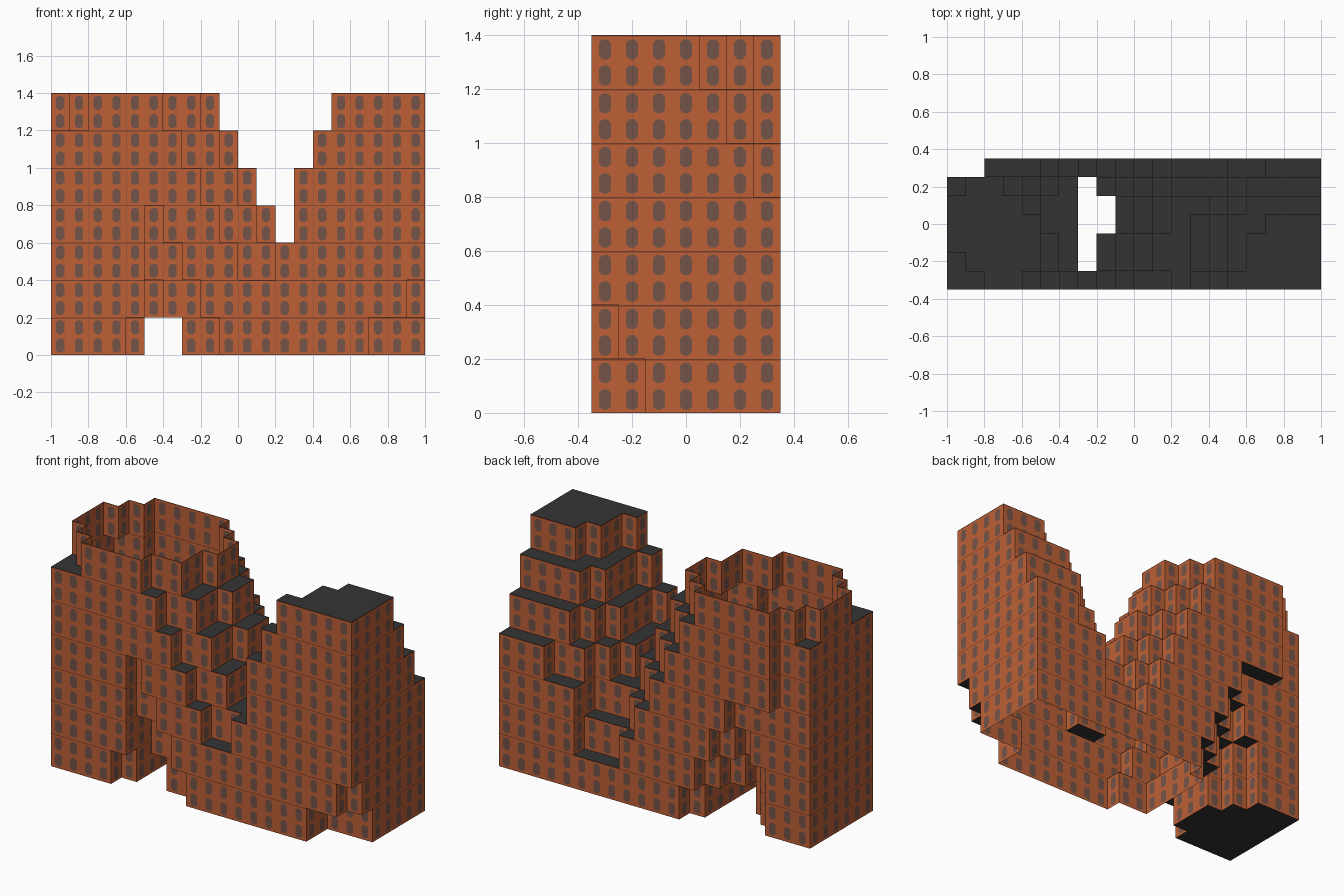
import bpy
import bmesh
from mathutils import Vector

old = bpy.data.objects.get("Cube")
if old:
    bpy.data.objects.remove(old, do_unlink=True)


def material(name, rgb):
    m = bpy.data.materials.new(name)
    m.use_nodes = True
    m.diffuse_color = (*rgb, 1)
    m.node_tree.nodes["Principled BSDF"].inputs["Base Color"].default_value = (*rgb, 1)
    return m


BRICK = material("orange brick", (0.51, 0.115, 0.036))
GLASS = material("grey brown window", (0.175, 0.088, 0.066))
SEAM = material("dark brick seam", (0.22, 0.052, 0.02))
ROOF = material("charcoal roof", (0.034, 0.034, 0.034))

# Building grid: bays along x, rows along y (front to back), floors along z
BAYS, ROWS, FLOORS = 20, 7, 7
BAY, STOREY = 0.1, 0.2

# Left tower: last bay of the top floor per row; each floor below is one bay longer
LEFT_END = (6, 8, 8, 9, 9, 8, 7)
LEFT_TOP_START = (2, 1, 0, 0, 0, 1, 2)
# Right tower: first bay per row, ground floor upward
RIGHT_START = (
    (0,) * ROWS,
    (10, 10, 10, 10, 10, 10, 15),
    (12, 12, 12, 12, 12, 15, 15),
    (13, 13, 13, 13, 14, 15, 17),
    (13, 14, 14, 14, 15, 16, 20),
    (14, 15, 15, 15, 16, 20, 20),
    (15, 16, 16, 17, 20, 20, 20),
)
# Passage between the leg and the main block: row -> open bays, per floor
PASSAGE = (
    {0: (4, 9), 1: (5, 7), 2: (5, 7), 3: (5, 7), 4: (4, 7), 5: (3, 7), 6: (0, 8)},
    {0: (5, 8), 1: (5, 6), 2: (5, 6), 4: (4, 5), 5: (3, 6), 6: (0, 7)},
    {0: (5, 7), 5: (4, 5), 6: (0, 6)},
    {0: (5, 6), 6: (0, 5)},
)
# Front right corner cut back under the upper floors: (floor, row) -> last bay
CORNER_END = {(0, 0): 17, (0, 1): 17, (1, 0): 19}


def solid(i, j, k):
    if not (0 <= i < BAYS and 0 <= j < ROWS and 0 <= k < FLOORS):
        return False
    if i >= CORNER_END.get((k, j), BAYS):
        return False
    first, last = PASSAGE[k].get(j, (0, 0)) if k < len(PASSAGE) else (0, 0)
    if first <= i < last or (j == ROWS - 1 and i < 2):
        return False
    if k == FLOORS - 1 and i < LEFT_TOP_START[j]:
        return False
    return i < LEFT_END[j] + FLOORS - 1 - k or i >= RIGHT_START[k][j]


def corner(i, j, k):
    return Vector(((i - BAYS / 2) * BAY, (j - ROWS / 2) * BAY, k * STOREY))


def add_face(bm, points, slot):
    bm.faces.new([bm.verts.new(p) for p in points]).material_index = slot


def add_window_bay(bm, centre, side, z0, z1):
    """Wall piece with one chamfered window set flush in it."""
    def at(u, z):
        return Vector((centre.x, centre.y, z)) + side * u
    w, h, c = 0.022, 0.037, 0.012
    half, zc = BAY / 2, (z0 + z1) / 2
    ring = [(-w + c, -h), (w - c, -h), (w, -h + c), (w, h - c),
            (w - c, h), (-w + c, h), (-w, h - c), (-w, -h + c)]
    ring = [at(u, zc + z) for u, z in ring]
    frame = [at(-half, z0), at(half, z0), at(half, z1), at(-half, z1)]
    add_face(bm, ring, 1)
    for n in range(4):
        a, b = ring[2 * n], ring[2 * n + 1]
        after, nxt = ring[(2 * n + 2) % 8], frame[(n + 1) % 4]
        add_face(bm, [frame[n], nxt, b, a], 0)
        add_face(bm, [nxt, after, b], 0)


def add_panel(bm, i, j, k, dx, dy):
    """One storey of wall: two windows and a thin seam at the top."""
    side = Vector((-dy, dx, 0))
    centre = corner(i + 0.5 + dx / 2, j + 0.5 + dy / 2, k)
    z, seam = centre.z, 0.005
    top = z + STOREY - seam
    mid = z + STOREY / 2
    add_window_bay(bm, centre, side, z, mid)
    add_window_bay(bm, centre, side, mid, top)
    a, b = centre - side * BAY / 2, centre + side * BAY / 2
    low, high = Vector((0, 0, top - z)), Vector((0, 0, STOREY))
    add_face(bm, [a + low, b + low, b + high, a + high], 2)


def finish(bm, name, mats):
    bmesh.ops.remove_doubles(bm, verts=bm.verts, dist=0.0005)
    mesh = bpy.data.meshes.new(name)
    bm.to_mesh(mesh)
    bm.free()
    for m in mats:
        mesh.materials.append(m)
    obj = bpy.data.objects.new(name, mesh)
    bpy.context.collection.objects.link(obj)


CELLS = [(i, j) for i in range(BAYS) for j in range(ROWS)]

# Facade of each floor, a single skin
for k in range(FLOORS):
    bm = bmesh.new()
    for i, j in CELLS:
        for dx, dy in ((1, 0), (-1, 0), (0, 1), (0, -1)):
            if solid(i, j, k) and not solid(i + dx, j + dy, k):
                add_panel(bm, i, j, k, dx, dy)
    finish(bm, f"facade_floor_{k + 1}", [BRICK, GLASS, SEAM])

# Terraces and undersides; the left tower is open on top, the main block below
roofs, soffits = bmesh.new(), bmesh.new()
for k in range(FLOORS + 1):
    for i, j in CELLS:
        below, above = solid(i, j, k - 1), solid(i, j, k)
        quad = [corner(i, j, k), corner(i + 1, j, k),
                corner(i + 1, j + 1, k), corner(i, j + 1, k)]
        if below and not above and (k < FLOORS or i > BAYS / 2):
            add_face(roofs, quad, 0)
        if above and not below and (k > 0 or i < 6):
            add_face(soffits, quad[::-1], 0)
finish(roofs, "terrace_roofs", [ROOF])
finish(soffits, "undersides", [ROOF])
